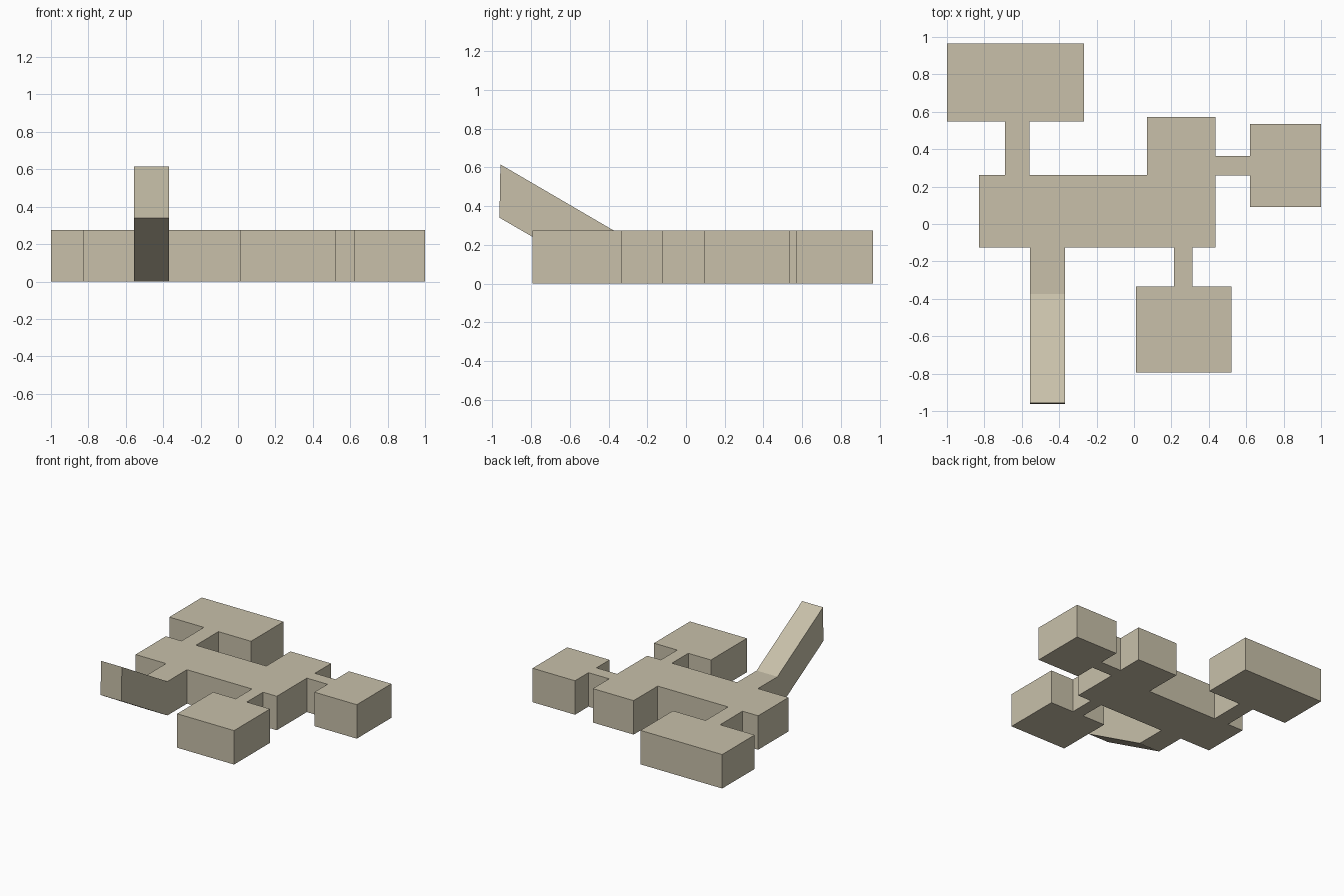
import bpy, bmesh
from mathutils import Vector

if "Cube" in bpy.data.objects:
    bpy.data.objects.remove(bpy.data.objects["Cube"])

HEIGHT = 0.275

# floor plan of rooms and passages, walked counter-clockwise
outline = [
    (-0.83, -0.125), (-0.557, -0.125), (-0.557, -0.375), (-0.37, -0.375), (-0.37, -0.125),  # ramp passage
    (0.213, -0.125), (0.213, -0.333), (0.01, -0.333), (0.01, -0.793), (0.52, -0.793),       # south room
    (0.52, -0.333), (0.312, -0.333), (0.312, -0.125), (0.435, -0.125),
    (0.435, 0.26), (0.62, 0.26), (0.62, 0.092), (1.0, 0.092), (1.0, 0.535),                 # east room
    (0.62, 0.535), (0.62, 0.363), (0.435, 0.363),
    (0.435, 0.571), (0.07, 0.571), (0.07, 0.262),                                          # bay of main hall
    (-0.56, 0.262), (-0.56, 0.549), (-0.268, 0.549), (-0.268, 0.965), (-1.0, 0.965),        # north room
    (-1.0, 0.549), (-0.69, 0.549), (-0.69, 0.262), (-0.83, 0.262),
]

bm = bmesh.new()
floor = bm.faces.new([bm.verts.new((x, y, 0)) for x, y in outline])

# raise the plan to full height, keeping the floor
res = bmesh.ops.extrude_face_region(bm, geom=[floor], use_keep_orig=True)
top = [v for v in res["geom"] if isinstance(v, bmesh.types.BMVert)]
bmesh.ops.translate(bm, verts=top, vec=(0, 0, HEIGHT))

# sloping passage: pull the passage end wall forward and up
end = next(f for f in bm.faces if all(abs(v.co.y + 0.375) < 1e-4 for v in f.verts))
res = bmesh.ops.extrude_discrete_faces(bm, faces=[end])
for v in res["faces"][0].verts:
    v.co += Vector((0, -0.588, 0.34))
    if v.co.z > 0.5:
        v.co.y += 0.005

bmesh.ops.remove_doubles(bm, verts=bm.verts, dist=1e-4)
bmesh.ops.recalc_face_normals(bm, faces=bm.faces)

mesh = bpy.data.meshes.new("rooms_and_passages")
bm.to_mesh(mesh)
bm.free()
obj = bpy.data.objects.new("rooms_and_passages", mesh)
bpy.context.collection.objects.link(obj)

# warm stone colour
stone = bpy.data.materials.new("stone")
stone.diffuse_color = (0.58, 0.53, 0.40, 1)
stone.use_nodes = True
stone.node_tree.nodes["Principled BSDF"].inputs["Base Color"].default_value = stone.diffuse_color
mesh.materials.append(stone)
